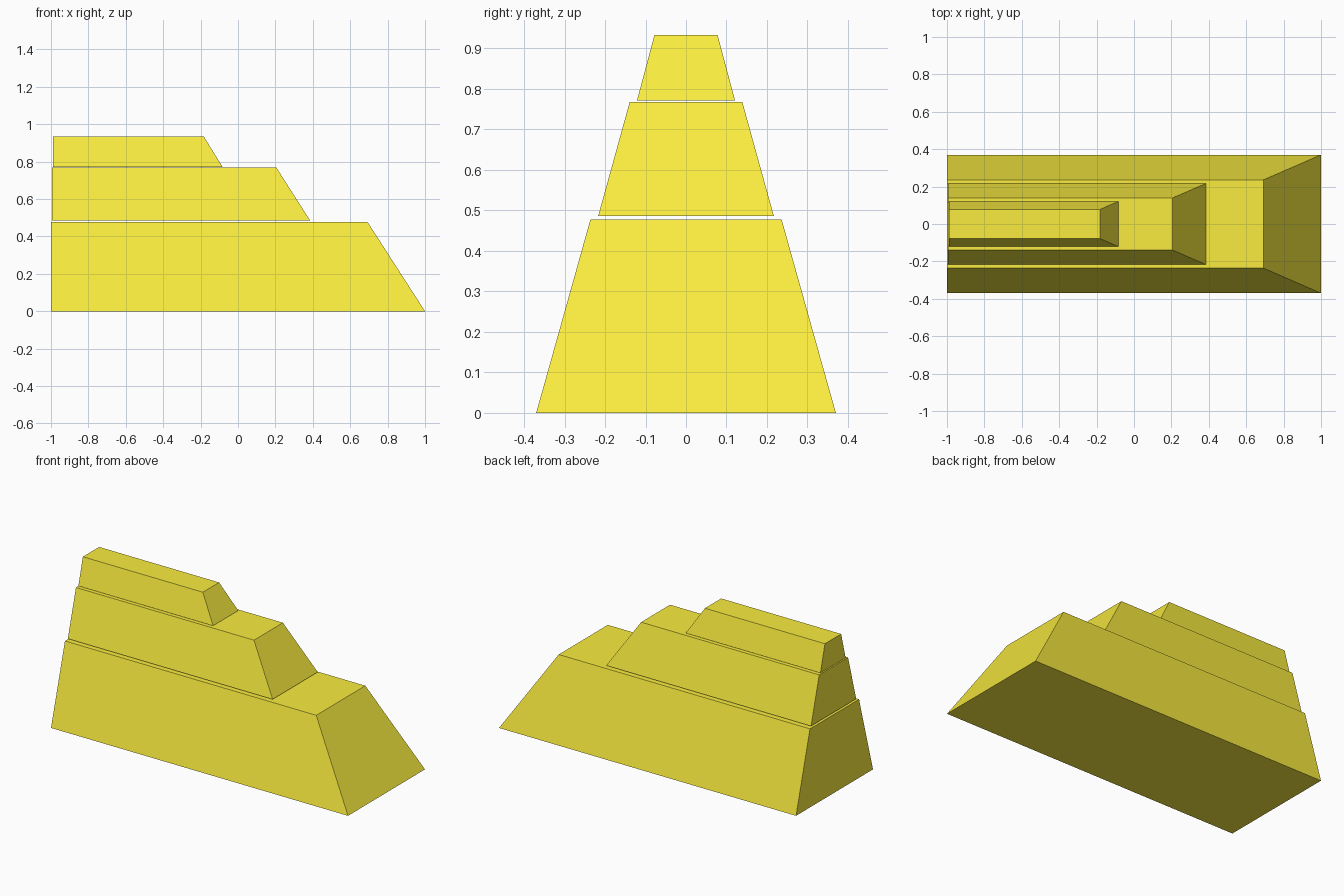
import bpy
import bmesh

if "Cube" in bpy.data.objects:
    bpy.data.objects.remove(bpy.data.objects["Cube"])

yellow = bpy.data.materials.new("yellow")
yellow.diffuse_color = (0.95, 0.84, 0.05, 1)
yellow.use_nodes = True
yellow.node_tree.nodes["Principled BSDF"].inputs["Base Color"].default_value = yellow.diffuse_color


def tier(name, back, bottom, top):
    """Tapered block with an upright back; bottom and top are (front x, half width, z)."""
    bm = bmesh.new()
    bmesh.ops.create_cube(bm, size=2)
    for v in bm.verts:
        front, half, z = top if v.co.z > 0 else bottom
        v.co = (front if v.co.x > 0 else back, half * v.co.y, z)
    mesh = bpy.data.meshes.new(name)
    bm.to_mesh(mesh)
    bm.free()
    mesh.materials.append(yellow)
    obj = bpy.data.objects.new(name, mesh)
    bpy.context.collection.objects.link(obj)
    return obj


# Three stacked tiers, separated by hairline gaps
tier("lower_tier", -1.0, (1.0, 0.37, 0.0), (0.692, 0.236, 0.478))
tier("middle_tier", -0.994, (0.385, 0.217, 0.486), (0.205, 0.139, 0.768))
tier("upper_tier", -0.99, (-0.083, 0.121, 0.772), (-0.182, 0.078, 0.933))
